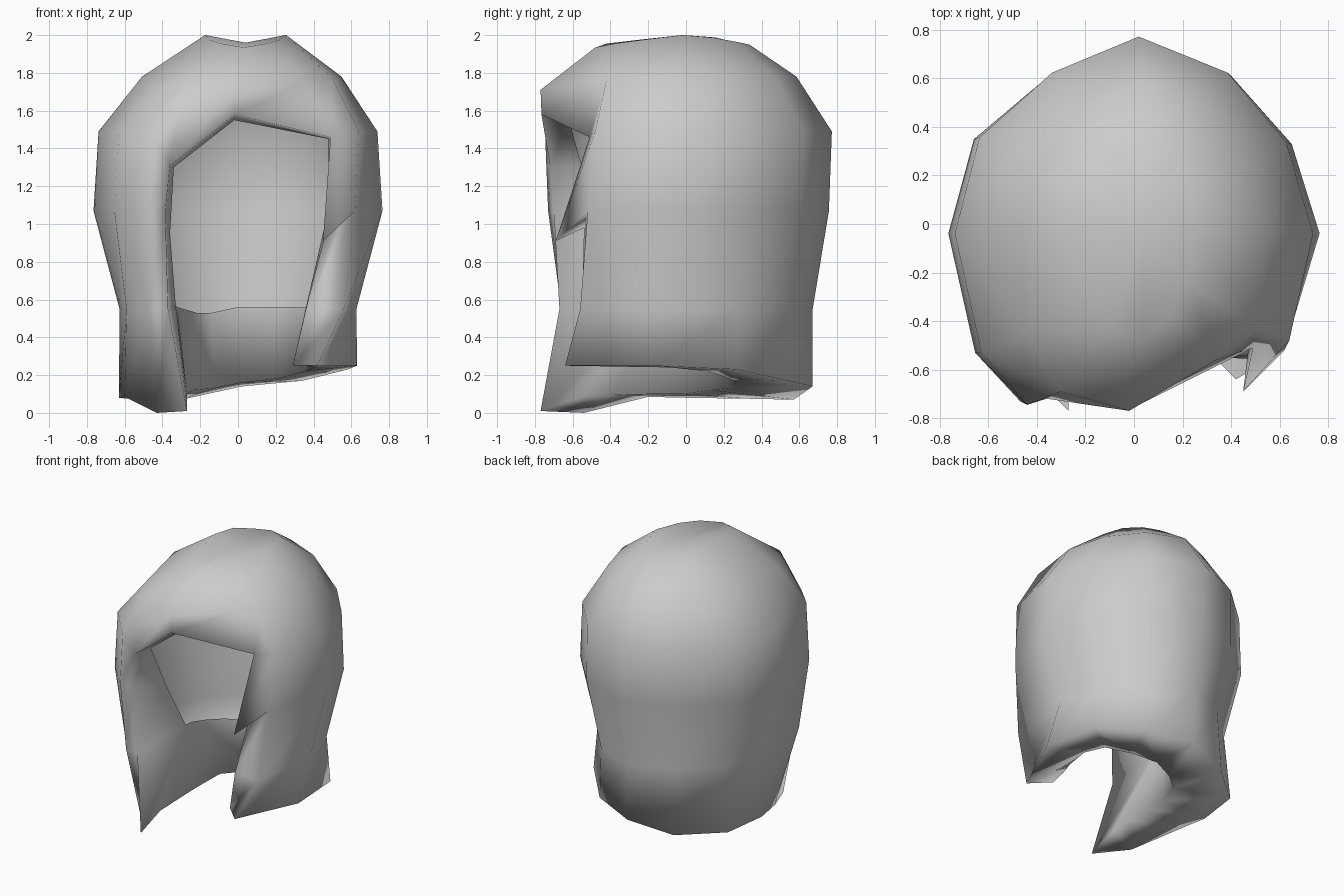
import bpy, bmesh

mat = bpy.data.materials.new("hair grey")
mat.diffuse_color = (0.6, 0.6, 0.6, 1)

bm = bmesh.new()


def points(*rows):
    return [bm.verts.new(r) for r in rows]


def face(*vs):
    bm.faces.new(vs)


def strip(a, b):
    """Quads between two point rows of equal length."""
    for i in range(len(a) - 1):
        face(a[i], a[i + 1], b[i + 1], b[i])


# Head outline from the right side around the back to the left side
outline = [(0.765, -0.04), (0.65, 0.34), (0.40, 0.63), (0.02, 0.78),
           (-0.35, 0.63), (-0.66, 0.36), (-0.765, -0.04)]
hem = [(0.63, -0.18, 0.25), (0.58, 0.27, 0.23), (0.34, 0.54, 0.17),
       (0.02, 0.67, 0.14), (-0.30, 0.57, 0.07), (-0.58, 0.33, 0.075),
       (-0.63, 0.0, 0.08)]
# x scale, y scale, height and sideways shift of each level above the hem
levels = [(0.82, 0.86, 0.55, 0), (1, 0.97, 1.07, 0), (0.965, 0.99, 1.49, 0),
          (0.69, 0.75, 1.78, 0.02), (0.28, 0.43, 1.95, 0.04)]

# Right front lock, its inner edge first
columns = [
    points((0.29, -0.51, 0.25), (0.36, -0.55, 0.55), (0.47, -0.54, 0.98),
           (0.49, -0.51, 1.46), (0.34, -0.56, 1.75), (0.15, -0.38, 1.955)),
    points((0.42, -0.64, 0.25), (0.56, -0.56, 0.55), (0.62, -0.52, 1.07),
           (0.64, -0.48, 1.49), (0.50, -0.42, 1.77), (0.22, -0.23, 1.975)),
]
# Sides and back of the hair
for (x, y), low in zip(outline, hem):
    rows = [low]
    for sx, sy, z, shift in levels:
        rise = 1.1 * (x * sx) ** 2 if z > 1.9 else 0
        rows.append((x * sx + shift, y * sy, z + rise))
    columns.append(points(*rows))
# Left front lock
columns += [
    points((-0.60, -0.20, 0.085), (-0.59, -0.50, 0.55), (-0.655, -0.53, 1.07),
           (-0.63, -0.53, 1.49), (-0.45, -0.46, 1.73), (-0.15, -0.25, 1.975)),
    points((-0.43, -0.54, 0.0), (-0.47, -0.66, 0.55), (-0.47, -0.73, 1.07),
           (-0.44, -0.745, 1.45), (-0.30, -0.69, 1.73), (-0.09, -0.42, 1.955)),
]
left_edge = points((-0.27, -0.77, 0.01), (-0.37, -0.67, 0.55),
                   (-0.385, -0.70, 1.07), (-0.36, -0.72, 1.31))
fringe = points((-0.02, -0.765, 1.58), (-0.02, -0.77, 1.71), (0.03, -0.48, 1.935))
right, left = columns[0], columns[-1]

for a, b in zip(columns[1:], columns[2:]):
    strip(a, b)
strip(left[:4], left_edge)

# Right lock with a pointed tuft that overhangs its lower half
tuft, = points((0.45, -0.69, 0.91))
strip(right[:3], columns[1][:3])
strip([tuft] + right[3:], columns[1][2:])
face(tuft, right[2], columns[1][2])

# Fringe over the face and crown
face(left[3], left_edge[3], left[4])
face(left_edge[3], fringe[0], fringe[1], left[4])
face(left[4], fringe[1], fringe[2], left[5])
strip(fringe, right[3:])
crown, = points((0.04, -0.05, 1.96))
ring = [c[5] for c in columns] + [fringe[2]]
for i, v in enumerate(ring):
    face(v, ring[(i + 1) % len(ring)], crown)

# Thick underside, then the inner wall up around the neck
hem_row = [c[0] for c in columns] + [left_edge[0]]
under = points((0.31, -0.38, 0.26), (0.36, -0.25, 0.25), (0.40, -0.05, 0.24),
               (0.36, 0.12, 0.22), (0.20, 0.23, 0.18), (0.02, 0.27, 0.16),
               (-0.13, 0.22, 0.13), (-0.24, 0.13, 0.12), (-0.27, -0.02, 0.10),
               (-0.27, -0.17, 0.10), (-0.27, -0.38, 0.095), (-0.27, -0.54, 0.09))
wall = points((0.36, -0.25, 0.56), (0.40, -0.14, 0.56), (0.41, 0.0, 0.56),
              (0.35, 0.12, 0.56), (0.20, 0.21, 0.56), (0.0, 0.23, 0.56),
              (-0.14, 0.20, 0.53), (-0.22, 0.16, 0.53), (-0.29, 0.04, 0.55),
              (-0.32, -0.04, 0.56), (-0.33, -0.09, 0.57), (-0.33, -0.15, 0.57))
strip(hem_row, under)
strip(under, wall)
face(left_edge[0], left_edge[1], wall[-1], under[-1])
face(right[0], right[1], wall[0], under[0])

# Rolled lip around the face opening
lip = points((-0.36, -0.35, 0.95), (-0.34, -0.55, 1.30), (-0.02, -0.62, 1.55),
             (0.48, -0.43, 1.45), (0.48, -0.44, 1.08))
strip(left_edge[1:] + [fringe[0], right[3], tuft], [wall[-1]] + lip)
face(tuft, right[2], lip[4])
face(right[2], right[1], wall[0], lip[4])

bmesh.ops.recalc_face_normals(bm, faces=bm.faces)
mesh = bpy.data.meshes.new("hair")
bm.to_mesh(mesh)
bm.free()
mesh.materials.append(mat)
mesh.shade_smooth()
hair = bpy.data.objects.new("hair", mesh)
bpy.context.collection.objects.link(hair)
